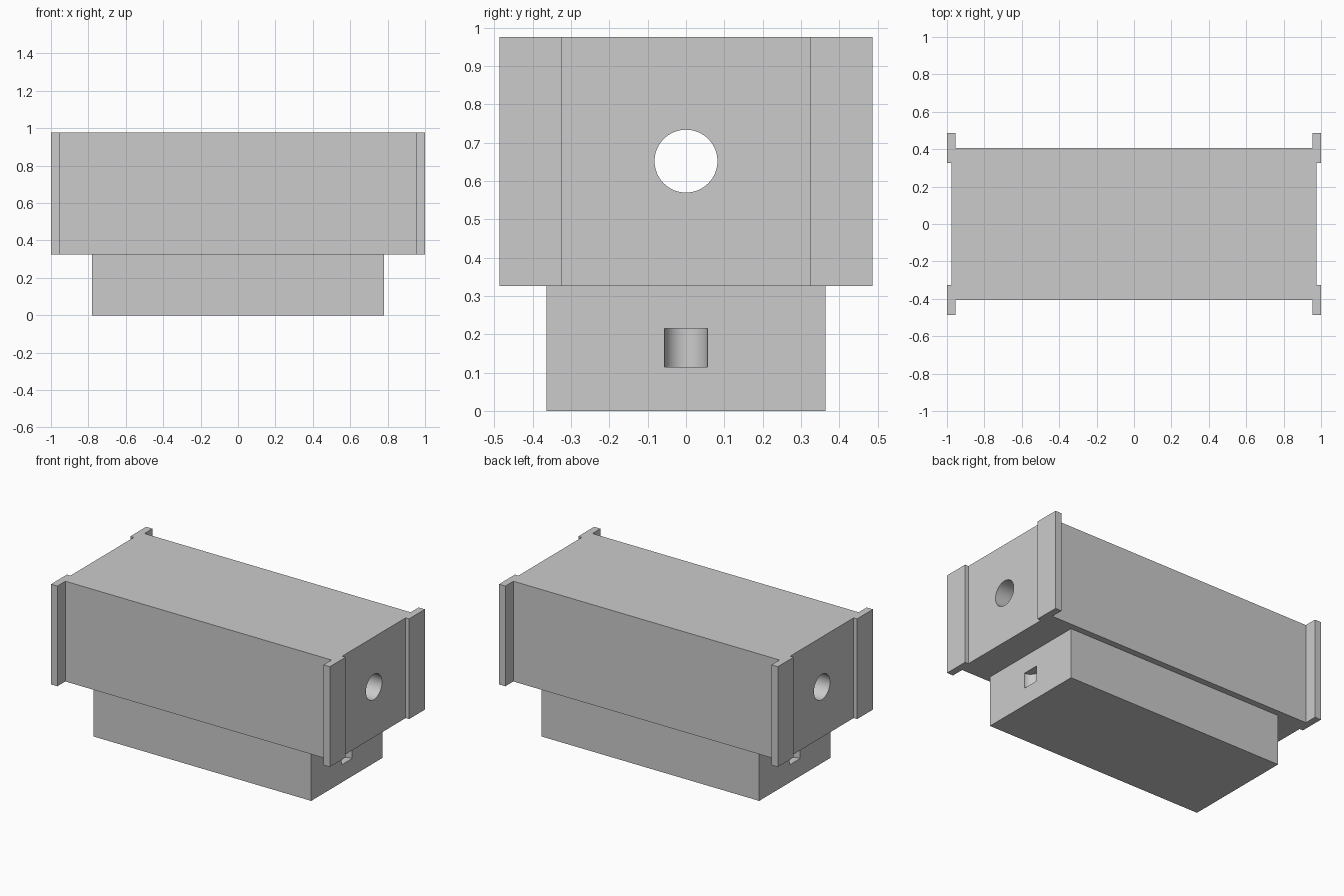
import bpy
import bmesh
import math

cube = bpy.data.objects.get("Cube")
if cube:
    bpy.data.objects.remove(cube, do_unlink=True)

GREY = (0.6, 0.6, 0.6, 1)
grey = bpy.data.materials.new("plain grey")
grey.use_nodes = True
grey.diffuse_color = GREY
grey.node_tree.nodes["Principled BSDF"].inputs["Base Color"].default_value = GREY


def prism(name, outline, z0, z1):
    """Extrude a plan outline from z0 up to z1."""
    bm = bmesh.new()
    face = bm.faces.new([bm.verts.new((x, y, z0)) for x, y in outline])
    top = bmesh.ops.extrude_face_region(bm, geom=[face])["geom"]
    verts = [g for g in top if isinstance(g, bmesh.types.BMVert)]
    bmesh.ops.translate(bm, verts=verts, vec=(0, 0, z1 - z0))
    bmesh.ops.recalc_face_normals(bm, faces=bm.faces)
    mesh = bpy.data.meshes.new(name)
    bm.to_mesh(mesh)
    bm.free()
    obj = bpy.data.objects.new(name, mesh)
    bpy.context.collection.objects.link(obj)
    mesh.materials.append(grey)
    return obj


def cut_cylinder(target, name, radius, depth, location, rotation=(0, 0, 0)):
    """Cut a cylinder out of the target and remove the cutter."""
    bpy.ops.mesh.primitive_cylinder_add(vertices=64, radius=radius, depth=depth,
                                        location=location, rotation=rotation)
    cutter = bpy.context.object
    cutter.name = name
    cutter.hide_render = True
    cutter.data.materials.append(grey)
    mod = target.modifiers.new(name, "BOOLEAN")
    mod.operation = "DIFFERENCE"
    mod.solver = "EXACT"
    mod.object = cutter
    bpy.context.view_layer.objects.active = target
    bpy.ops.object.modifier_apply(modifier=name)
    bpy.data.objects.remove(cutter, do_unlink=True)


# Upper body: one quarter of the plan with its corner flange, mirrored around
quarter = [(0.975, 0.325), (1, 0.325), (1, 0.487), (0.955, 0.487), (0.955, 0.405)]
plan = []
for sx, sy in ((1, 1), (-1, 1), (-1, -1), (1, -1)):
    corner = [(x * sx, y * sy) for x, y in quarter]
    plan += corner if sx * sy > 0 else corner[::-1]
body = prism("upper_body", plan, 0.326, 0.976)

# Round bore running the full length
cut_cylinder(body, "bore", 0.082, 2.4, (0, 0, 0.652), (0, math.pi / 2, 0))

# Lower block with a half-round notch in each end
hx, hy = 0.78, 0.364
base = prism("lower_block", [(hx, hy), (-hx, hy), (-hx, -hy), (hx, -hy)], 0, 0.326)
for side in (-1, 1):
    cut_cylinder(base, "end_notch", 0.056, 0.1, (side * hx, 0, 0.165))

# Smooth the round walls, keep the edges crisp
for obj in (body, base):
    bpy.ops.object.select_all(action="DESELECT")
    obj.select_set(True)
    bpy.context.view_layer.objects.active = obj
    bpy.ops.object.shade_smooth_by_angle(angle=math.radians(30))
